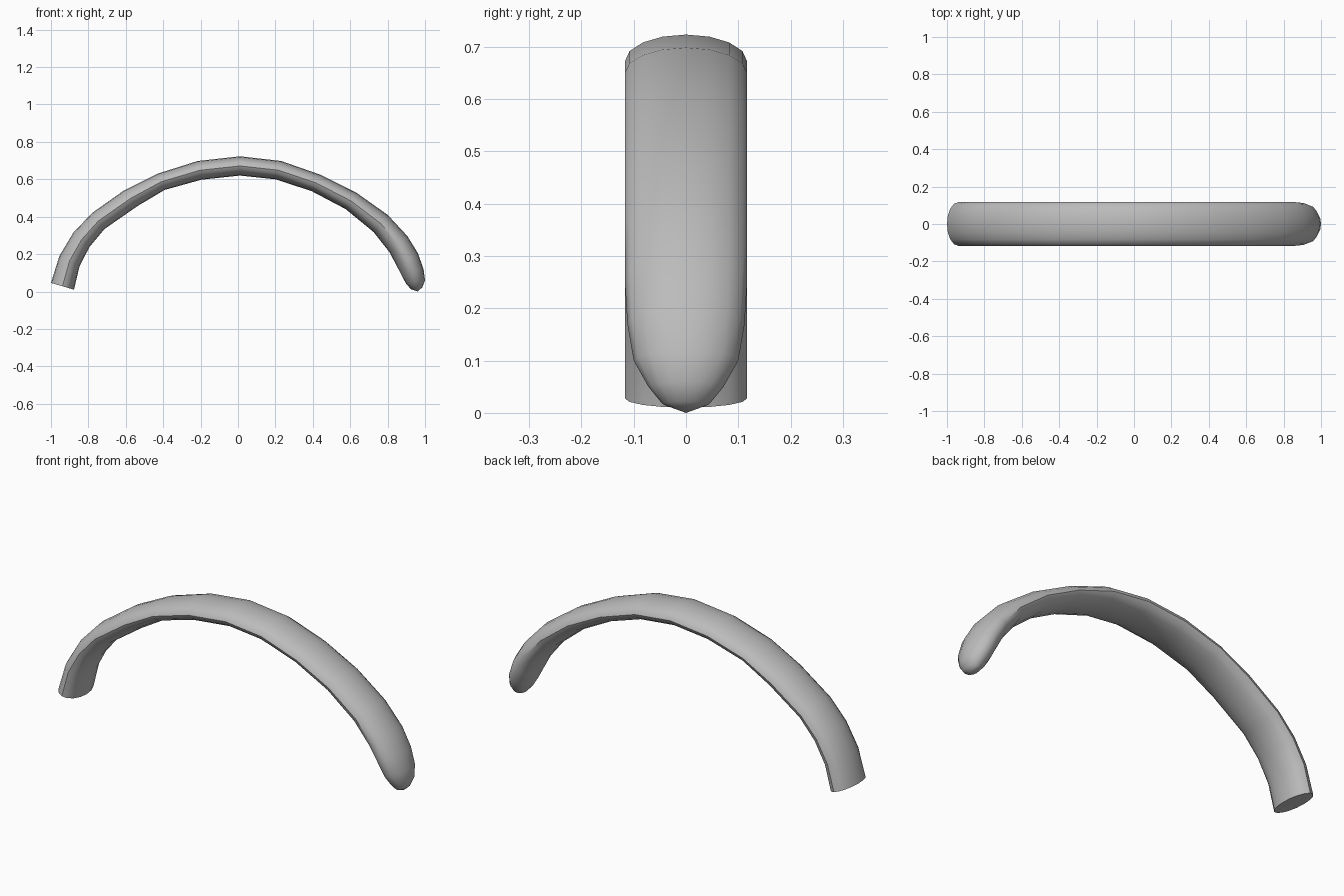
import bpy, bmesh, math
from mathutils import Vector

cube = bpy.data.objects.get("Cube")
if cube:
    bpy.data.objects.remove(cube, do_unlink=True)

SIDES = 16
HALF_WIDTH = 0.117

# Stations along the arch: outer x, outer z, inner x, inner z, half width
stations = [
    (-1, .046, -.877, .01, HALF_WIDTH),
    (-.955, .19, -.847, .136, HALF_WIDTH),
    (-.88, .315, -.794, .238, HALF_WIDTH),
    (-.78, .42, -.714, .334, HALF_WIDTH),
    (-.61, .54, -.537, .457, HALF_WIDTH),
    (-.43, .63, -.393, .543, HALF_WIDTH),
    (-.215, .698, -.195, .598, HALF_WIDTH),
    (0.01, .723, 0.01, .62, HALF_WIDTH),
    (.23, .698, .2, .6, HALF_WIDTH),
    (.445, .623, .393, .537, HALF_WIDTH),
    (.635, .527, .575, .441, HALF_WIDTH),
    (.80, .41, .725, .318, HALF_WIDTH),
    (.905, .297, .81, .21, HALF_WIDTH),
    (.962, .205, .85, .135, .112),
    (.992, .12, .878, .08, .1),
    (1, .06, .9, .04, .072),
    (.985, .022, .925, .012, .045),
]
tip_point = (.96, 0, 0)


def add_ring(bm, ox, oz, ix, iz, width):
    """Elliptical cross-section spanning the outer and inner points."""
    outer, inner = Vector((ox, 0, oz)), Vector((ix, 0, iz))
    centre, radius = (outer + inner) / 2, (outer - inner) / 2
    ring = []
    for k in range(SIDES):
        a = math.tau * k / SIDES
        ring.append(bm.verts.new(centre + radius * math.sin(a)
                                 + Vector((0, width * math.cos(a), 0))))
    return ring


# Curved band: skin the rings, cap the blunt end, close the rounded tip
bm = bmesh.new()
rings = [add_ring(bm, *s) for s in stations]
for a, b in zip(rings, rings[1:]):
    for k in range(SIDES):
        n = (k + 1) % SIDES
        bm.faces.new((a[k], a[n], b[n], b[k]))
bm.faces.new(rings[0])
tip = bm.verts.new(tip_point)
for k in range(SIDES):
    bm.faces.new((rings[-1][k], rings[-1][(k + 1) % SIDES], tip))
bmesh.ops.recalc_face_normals(bm, faces=bm.faces)

mesh = bpy.data.meshes.new("curved_band")
bm.to_mesh(mesh)
bm.free()
band = bpy.data.objects.new("curved_band", mesh)
bpy.context.collection.objects.link(band)

# Plain grey finish
grey = bpy.data.materials.new("plain_grey")
grey.use_nodes = True
colour = (0.5, 0.5, 0.5, 1)
grey.diffuse_color = colour
grey.node_tree.nodes["Principled BSDF"].inputs["Base Color"].default_value = colour
mesh.materials.append(grey)

# Smooth shading with crisp rim and end cap
bpy.ops.object.select_all(action='DESELECT')
band.select_set(True)
bpy.context.view_layer.objects.active = band
bpy.ops.object.shade_smooth_by_angle(angle=math.radians(40))
